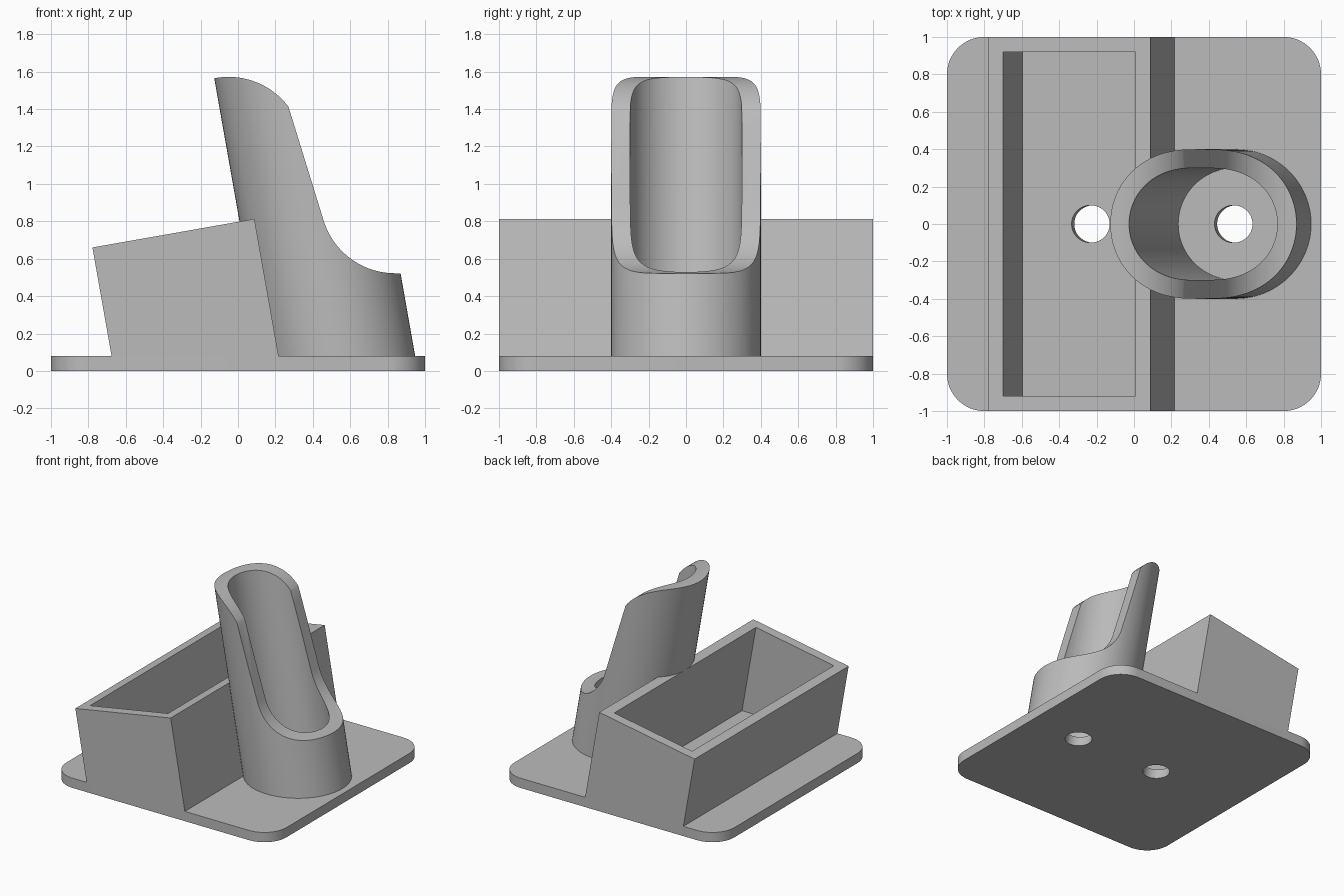
import bpy, bmesh
from math import radians, cos, sin, tan
from mathutils import Matrix, Vector

cube = bpy.data.objects.get("Cube")
if cube:
    bpy.data.objects.remove(cube, do_unlink=True)

TILT = radians(10)
LEAN = tan(TILT)
PLATE = 0.08          # plate thickness
SINK = 0.06           # height where the upright parts enter the plate
TUBE_X = 0.541        # tube axis where it meets the plate top

grey = bpy.data.materials.new("plain_grey")
grey.use_nodes = True
grey.diffuse_color = (0.50, 0.50, 0.50, 1)
grey.node_tree.nodes["Principled BSDF"].inputs["Base Color"].default_value = grey.diffuse_color


def finish(bm, name):
    bmesh.ops.recalc_face_normals(bm, faces=bm.faces)
    mesh = bpy.data.meshes.new(name)
    bm.to_mesh(mesh)
    bm.free()
    mesh.materials.append(grey)
    obj = bpy.data.objects.new(name, mesh)
    bpy.context.scene.collection.objects.link(obj)
    return obj


def extrude(name, points, move):
    """Solid made by sweeping a flat outline along a vector."""
    bm = bmesh.new()
    face = bm.faces.new([bm.verts.new(p) for p in points])
    new = bmesh.ops.extrude_face_region(bm, geom=[face])["geom"]
    verts = [v for v in new if isinstance(v, bmesh.types.BMVert)]
    bmesh.ops.translate(bm, verts=verts, vec=Vector(move))
    return finish(bm, name)


def side_prism(name, profile, half_width):
    """Solid from an (x, z) profile, symmetric in y."""
    return extrude(name, [(x, -half_width, z) for x, z in profile], (0, 2 * half_width, 0))


def leaning_cylinder(name, x, radius, length):
    """Tilted cylinder whose axis crosses the plate top at x."""
    bm = bmesh.new()
    place = Matrix.Translation((x, 0, PLATE)) @ Matrix.Rotation(-TILT, 4, "Y")
    bmesh.ops.create_cone(bm, cap_ends=True, segments=96, radius1=radius,
                          radius2=radius, depth=length, matrix=place)
    return finish(bm, name)


def arc(cx, cz, r, start, end, steps=24):
    angles = [radians(start + (end - start) * i / steps) for i in range(steps + 1)]
    return [(cx + r * cos(a), cz + r * sin(a)) for a in angles]


def combine(obj, tool, operation="DIFFERENCE"):
    mod = obj.modifiers.new("cut", "BOOLEAN")
    mod.operation, mod.solver, mod.object = operation, "EXACT", tool
    bpy.ops.object.select_all(action="DESELECT")
    bpy.context.view_layer.objects.active = obj
    obj.select_set(True)
    bpy.ops.object.modifier_apply(modifier=mod.name)
    bpy.data.objects.remove(tool, do_unlink=True)


# Base plate with rounded corners and two leaning drain holes
corners = [(0.8, 0.8, 0), (-0.8, 0.8, 90), (-0.8, -0.8, 180), (0.8, -0.8, 270)]
outline = [p for x, y, a in corners for p in arc(x, y, 0.2, a, a + 90, 16)]
base_plate = extrude("base_plate", [(x, y, 0) for x, y in outline], (0, 0, PLATE))
for hole_x in (-0.232, 0.532):
    combine(base_plate, leaning_cylinder("hole_cutter", hole_x, 0.1, 0.5))


# Leaning open tray
def leaning_profile(left, right, bottom, top):
    """Parallelogram; left and right are measured at the plate top."""
    def corner(x, z):
        return (x - LEAN * (z - PLATE), z)
    rise = (right - left) * sin(TILT) * cos(TILT)
    return [corner(left, bottom), corner(right, bottom),
            corner(right, top + rise), corner(left, top)]


tray = side_prism("tray", leaning_profile(-0.676, 0.217, SINK, 0.66), 1)
combine(tray, side_prism("tray_cutter", leaning_profile(-0.595, 0.135, 0, 1), 0.92))

# Leaning tube with a scooped front
tube = leaning_cylinder("holder_tube", TUBE_X, 0.4, 5)
scoop = ([(-1, SINK), (-1, 1.565)] + arc(-0.05, 1.172, 0.4, 101, 36.9)
         + arc(0.84, 0.922, 0.4, 197, 270) + [(1.5, 0.522), (1.5, SINK)])
combine(tube, side_prism("scoop_profile", scoop, 0.6), "INTERSECT")
combine(tube, leaning_cylinder("bore_cutter", TUBE_X, 0.3, 6))

# Smooth the round surfaces, keep the rims crisp
bpy.ops.object.select_all(action="DESELECT")
for part in (base_plate, tray, tube):
    part.select_set(True)
bpy.context.view_layer.objects.active = tube
bpy.ops.object.shade_smooth_by_angle(angle=radians(30))
